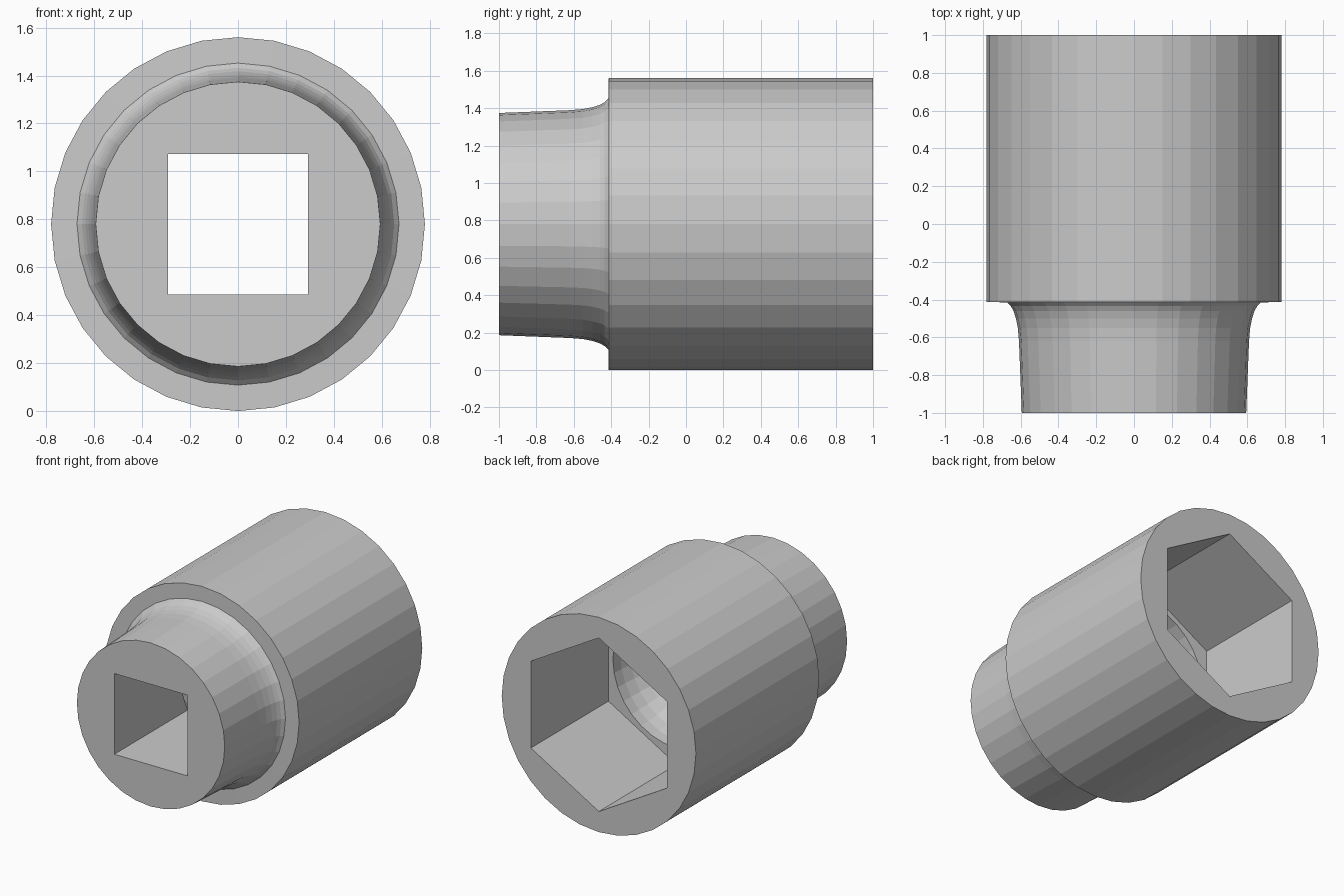
import bpy, bmesh, math

if "Cube" in bpy.data.objects:
    bpy.data.objects.remove(bpy.data.objects["Cube"])

R = 0.78          # body radius, also height of the axis


def lathe(name, profile, sides, turn=0.0):
    """Closed solid around the y axis from (radius, y) points, end caps included."""
    bm = bmesh.new()
    rings = []
    for r, y in profile:
        rings.append([bm.verts.new((r * math.sin(turn + 2 * math.pi * i / sides), y,
                                    R + r * math.cos(turn + 2 * math.pi * i / sides)))
                      for i in range(sides)])
    for a, b in zip(rings, rings[1:]):
        for i in range(sides):
            j = (i + 1) % sides
            bm.faces.new((a[i], a[j], b[j], b[i]))
    bm.faces.new(rings[0])
    bm.faces.new(rings[-1])
    bmesh.ops.recalc_face_normals(bm, faces=bm.faces)
    mesh = bpy.data.meshes.new(name)
    bm.to_mesh(mesh)
    bm.free()
    obj = bpy.data.objects.new(name, mesh)
    bpy.context.collection.objects.link(obj)
    return obj


# Outer body with tapered neck, fillet and step
socket = lathe("socket_body", [
    (0.594, -1.0), (0.609, -0.62), (0.615, -0.55), (0.625, -0.50),
    (0.638, -0.46), (0.652, -0.435), (0.672, -0.415), (R, -0.413), (R, 1.0)], 32)

# Hex recess, rounded relief behind it, and square drive hole
cutters = [
    lathe("hex_cutter", [(0.63, 0.11), (0.63, 1.2)], 6),
    lathe("relief_cutter", [
        (0.20, -0.245), (0.27, -0.235), (0.34, -0.21), (0.40, -0.17), (0.45, -0.12),
        (0.485, -0.05), (0.505, 0.03), (0.51, 0.11), (0.51, 0.3)], 32),
    lathe("square_cutter", [(0.293 * math.sqrt(2), -1.2), (0.293 * math.sqrt(2), 0.2)],
          4, math.pi / 4),
]
bpy.context.view_layer.objects.active = socket
for cutter in cutters:
    cutter.hide_render = True
    mod = socket.modifiers.new(cutter.name, "BOOLEAN")
    mod.operation = "DIFFERENCE"
    mod.solver = "EXACT"
    mod.object = cutter
    bpy.ops.object.modifier_apply(modifier=mod.name)
    bpy.data.objects.remove(cutter)
